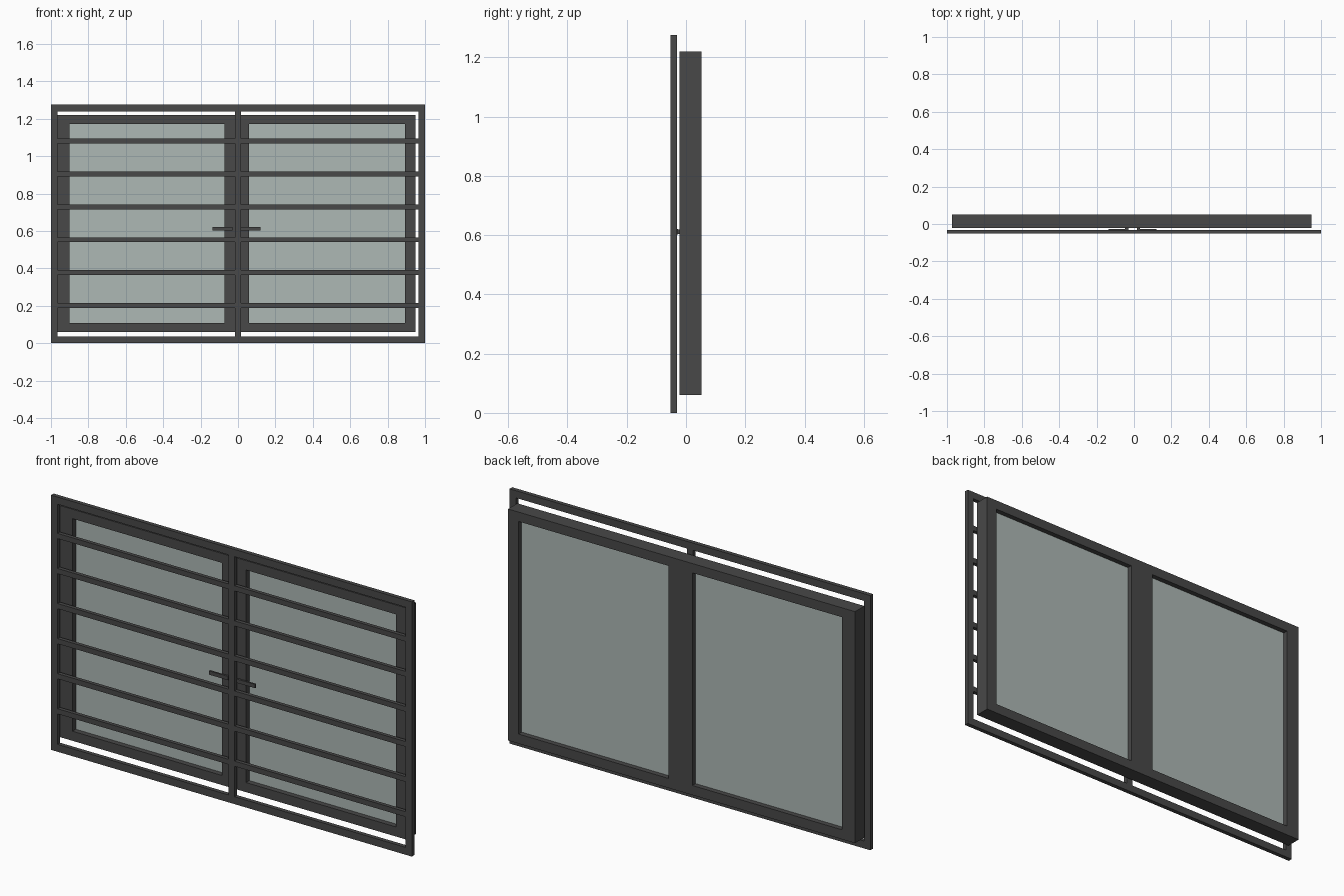
import bpy, bmesh

if "Cube" in bpy.data.objects:
    bpy.data.objects.remove(bpy.data.objects["Cube"])


def material(name, color):
    m = bpy.data.materials.new(name)
    m.diffuse_color = color
    m.use_nodes = True
    m.node_tree.nodes["Principled BSDF"].inputs["Base Color"].default_value = m.diffuse_color
    return m


METAL = material("dark_metal", (0.065, 0.065, 0.065, 1))
GLASS = material("pale_glass", (0.42, 0.48, 0.46, 1))


def finish(bm, name, mat):
    bmesh.ops.recalc_face_normals(bm, faces=bm.faces)
    me = bpy.data.meshes.new(name)
    bm.to_mesh(me)
    bm.free()
    me.materials.append(mat)
    ob = bpy.data.objects.new(name, me)
    bpy.context.collection.objects.link(ob)
    return ob


def box(name, x, y, z, mat=METAL):
    bm = bmesh.new()
    bmesh.ops.create_cube(bm, size=1)
    for v in bm.verts:
        for i, (a, b) in enumerate((x, y, z)):
            v.co[i] = a if v.co[i] < 0 else b
    return finish(bm, name, mat)


def lattice(name, xs, zs, y):
    """Flat frame: alternate cells of the xs/zs grid are openings."""
    bm = bmesh.new()
    grid = [[bm.verts.new((x, y[0], z)) for z in zs] for x in xs]
    for i in range(len(xs) - 1):
        for k in range(len(zs) - 1):
            if i % 2 and k % 2:
                continue
            bm.faces.new((grid[i][k], grid[i + 1][k],
                          grid[i + 1][k + 1], grid[i][k + 1]))
    res = bmesh.ops.extrude_face_region(bm, geom=bm.faces[:], use_keep_orig=True)
    moved = [g for g in res["geom"] if isinstance(g, bmesh.types.BMVert)]
    bmesh.ops.translate(bm, verts=moved, vec=(0, y[1] - y[0], 0))
    return finish(bm, name, METAL)


# window frame with two openings and a broad centre stile
WX = [-0.973, -0.902, -0.072, 0.06, 0.892, 0.95]
WZ = [0.06, 0.108, 1.173, 1.22]
lattice("window_frame", WX, WZ, (-0.022, 0.052))

# recessed glass panes
for side, i in (("left", 1), ("right", 3)):
    box(f"glass_{side}", (WX[i], WX[i + 1]), (0.004, 0.027), (WZ[1], WZ[2]), GLASS)

# security grille: border with centre upright
lattice("grille_frame", [-1, -0.964, -0.017, 0.017, 0.964, 1],
        [0, 0.037, 1.24, 1.276], (-0.052, -0.031))

# six horizontal bars in each bay of the grille
for k in range(6):
    z = 0.202 + k * 0.1757
    for side, x in (("left", (-0.964, -0.017)), ("right", (0.017, 0.964))):
        box(f"grille_bar_{side}_{k}", x, (-0.051, -0.032), (z - 0.013, z + 0.013))

# lever handles, one per sash, with a short post to the stile
for side, tip, root, post in (("left", -0.135, -0.03, -0.047),
                              ("right", 0.12, 0.016, 0.033)):
    box(f"handle_lever_{side}", sorted((tip, root)), (-0.036, -0.027), (0.602, 0.621))
    box(f"handle_post_{side}", sorted((post, root)), (-0.0275, -0.021), (0.604, 0.619))
